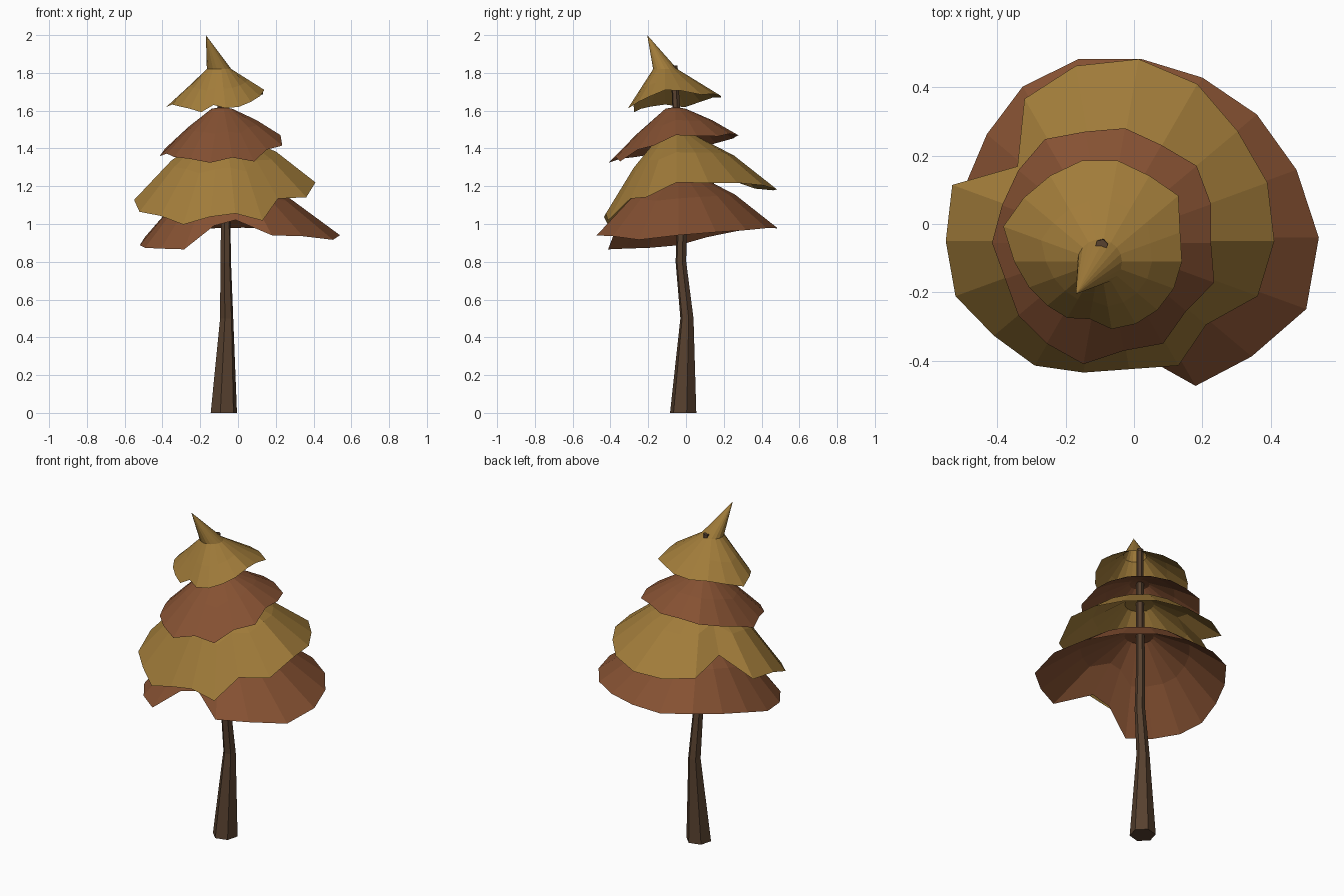
import bpy
import bmesh
from math import cos, sin, tau
from mathutils import Vector

if "Cube" in bpy.data.objects:
    bpy.data.objects.remove(bpy.data.objects["Cube"], do_unlink=True)


def make_material(name, red, green, blue):
    material = bpy.data.materials.new(name)
    material.use_nodes = True
    color = (red, green, blue, 1)
    material.diffuse_color = color
    shader = material.node_tree.nodes["Principled BSDF"]
    shader.inputs["Base Color"].default_value = color
    return material


def finish(bm, name, material):
    """Turn a bmesh into a flat-shaded object."""
    bmesh.ops.recalc_face_normals(bm, faces=bm.faces)
    mesh = bpy.data.meshes.new(name)
    bm.to_mesh(mesh)
    bm.free()
    mesh.materials.append(material)
    part = bpy.data.objects.new(name, mesh)
    bpy.context.collection.objects.link(part)


def neighbours(loop):
    """Pairs of consecutive items around a closed loop."""
    return zip(loop, loop[1:] + loop[:1])


def bridge(bm, lower, upper):
    """Join two closed loops of equal length with a band of faces."""
    for (a, b), (d, c) in zip(neighbours(lower), neighbours(upper)):
        bm.faces.new((a, b, c, d))


def sample(values, turn):
    """Read evenly spaced values around a circle, blending between them."""
    position = turn * len(values)
    index = int(position)
    blend = position - index
    following = values[(index + 1) % len(values)]
    return values[index] * (1 - blend) + following * blend


def make_trunk(name, sections, material, sides=6):
    """Loft polygon sections, each a centre and a radius."""
    bm = bmesh.new()
    loops = []
    for x, y, z, radius in sections:
        loop = []
        for side in range(sides):
            angle = tau * (side + 0.25) / sides
            corner = (x + radius * cos(angle), y + radius * sin(angle), z)
            loop.append(bm.verts.new(corner))
        loops.append(loop)
    for lower, upper in zip(loops, loops[1:]):
        bridge(bm, lower, upper)
    bm.faces.new(loops[0])
    bm.faces.new(loops[-1])
    finish(bm, name, material)


def make_skirt(name, material, crown, tip, crown_radius, bulge, slopes, reaches):
    """Open skirt: ragged rim, swollen middle, small crown ring and a tip.

    Reaches are rim radii and slopes are drops per unit of radius, both spaced
    evenly around the crown, starting at the model's left side.
    """
    bm = bmesh.new()
    crown = Vector(crown)
    rim, middle, ring = [], [], []
    for index, reach in enumerate(reaches):
        turn = index / len(reaches)
        outward = Vector((cos(tau * turn), sin(tau * turn), 0))
        fall = Vector((0, 0, -sample(slopes, turn)))
        edge = crown + (outward + fall) * reach
        top = crown + outward * crown_radius
        swell = Vector((0, 0, bulge))
        rim.append(bm.verts.new(edge))
        middle.append(bm.verts.new(edge.lerp(top, 0.5) + swell))
        ring.append(bm.verts.new(top))
    bridge(bm, rim, middle)
    bridge(bm, middle, ring)
    peak = bm.verts.new(tip)
    for a, b in neighbours(ring):
        bm.faces.new((a, b, peak))
    finish(bm, name, material)


bark = make_material("dark bark", 0.095, 0.052, 0.028)
rust = make_material("rust foliage", 0.235, 0.082, 0.032)
ochre = make_material("ochre foliage", 0.355, 0.2, 0.042)

# Crooked six-sided trunk running up through the foliage
make_trunk("trunk", [
    (-0.075, -0.015, 0, 0.072),
    (-0.06, 0.005, 0.5, 0.036),
    (-0.065, -0.027, 0.8, 0.029),
    (-0.065, -0.022, 1, 0.026),
    (-0.095, -0.063, 1.84, 0.019),
], bark)

# Three ragged skirts, widest at the bottom
make_skirt(
    "lowest_foliage", rust,
    crown=(-0.07, -0.04, 1.27), tip=(-0.07, -0.04, 1.28),
    crown_radius=0.08, bulge=0.03,
    slopes=[0.54, 0.54, 0.56, 0.85, 0.94, 0.66],
    reaches=[0.61, 0.58, 0.56, 0.54, 0.53, 0.53, 0.51, 0.47, 0.45,
             0.45, 0.45, 0.44, 0.43, 0.33, 0.33, 0.5, 0.54, 0.61],
)
make_skirt(
    "lower_foliage", ochre,
    crown=(-0.08, -0.05, 1.48), tip=(-0.08, -0.05, 1.49),
    crown_radius=0.08, bulge=0.03,
    slopes=[0.53, 0.52, 0.61, 0.75, 1.15, 1.1],
    reaches=[0.49, 0.5, 0.5, 0.53, 0.54, 0.52, 0.48, 0.34, 0.48,
             0.47, 0.47, 0.43, 0.42, 0.39, 0.38, 0.42, 0.38, 0.47],
)
make_skirt(
    "upper_foliage", rust,
    crown=(-0.085, -0.055, 1.61), tip=(-0.085, -0.055, 1.62),
    crown_radius=0.055, bulge=0.01,
    slopes=[0.45, 0.4, 0.45, 0.76, 0.78, 0.82],
    reaches=[0.31, 0.33, 0.35, 0.33, 0.34, 0.33, 0.35, 0.33, 0.32,
             0.33, 0.31, 0.33, 0.34, 0.36, 0.32, 0.34, 0.31, 0.34],
)

# Topmost skirt, drawn out into a bent tip
make_skirt(
    "top_foliage", ochre,
    crown=(-0.1, -0.11, 1.82), tip=(-0.17, -0.205, 2),
    crown_radius=0.065, bulge=0,
    slopes=[0.46, 0.45, 0.52, 0.75, 1.2, 0.95],
    reaches=[0.24, 0.25, 0.3, 0.29, 0.3, 0.3, 0.29, 0.29, 0.3,
             0.25, 0.22, 0.2, 0.19, 0.17, 0.2, 0.21, 0.22, 0.23],
)
